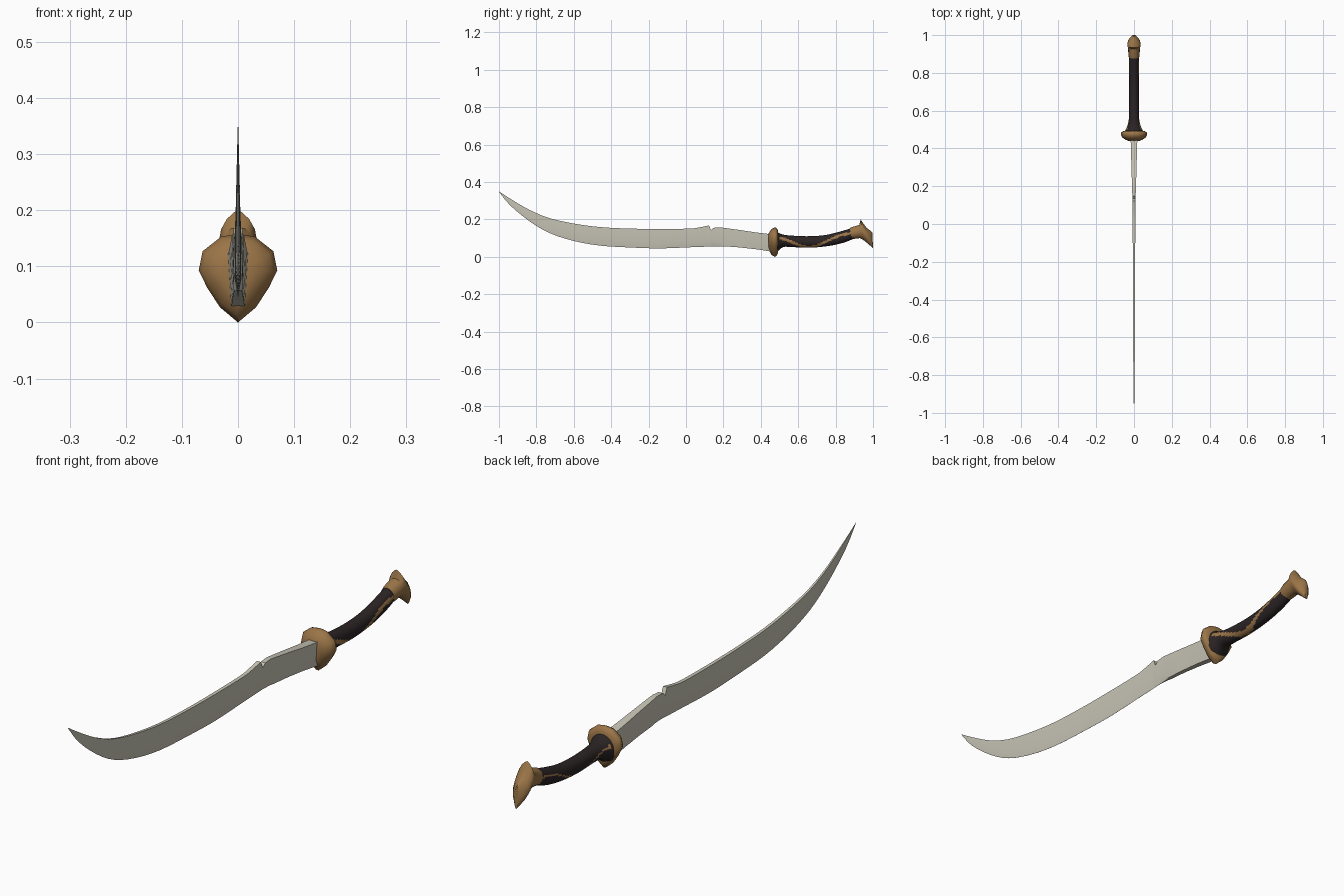
import bpy, bmesh, math
from mathutils import Vector

if "Cube" in bpy.data.objects:
    bpy.data.objects.remove(bpy.data.objects["Cube"])


def material(name, rgb):
    m = bpy.data.materials.new(name)
    m.diffuse_color = (*rgb, 1)
    m.use_nodes = True
    m.node_tree.nodes["Principled BSDF"].inputs["Base Color"].default_value = m.diffuse_color
    return m


STEEL = material("pale_steel", (0.58, 0.56, 0.47))
BRONZE = material("bronze", (0.33, 0.18, 0.065))
LEATHER = material("dark_leather", (0.024, 0.017, 0.018))


def loft(name, rings, mats, angle=35, rule=None):
    """Skin a list of equal-length point rings and cap both ends."""
    bm = bmesh.new()
    loops = [[bm.verts.new(p) for p in ring] for ring in rings]
    n = len(loops[0])
    for a, b in zip(loops, loops[1:]):
        for i in range(n):
            j = (i + 1) % n
            bm.faces.new((a[i], a[j], b[j], b[i]))
    bm.faces.new(loops[0])
    bm.faces.new(loops[-1])
    bmesh.ops.recalc_face_normals(bm, faces=bm.faces)
    if rule:
        for f in bm.faces:
            f.material_index = rule(f.calc_center_median())
    me = bpy.data.meshes.new(name)
    bm.to_mesh(me)
    bm.free()
    for m in mats:
        me.materials.append(m)
    ob = bpy.data.objects.new(name, me)
    bpy.context.collection.objects.link(ob)
    bpy.ops.object.select_all(action='DESELECT')
    ob.select_set(True)
    bpy.context.view_layer.objects.active = ob
    bpy.ops.object.shade_smooth_by_angle(angle=math.radians(angle))
    return ob


def oval(top, bottom, half, power=1.0, n=24):
    """Oval ring between a top and bottom (y, z) point; power > 1 points its ends."""
    pts = []
    for i in range(n):
        t = 2 * math.pi * i / n
        s, k = math.sin(t), (1 + math.cos(t)) / 2
        pts.append((math.copysign(abs(s) ** power, s) * half,
                    bottom[0] + (top[0] - bottom[0]) * k,
                    bottom[1] + (top[1] - bottom[1]) * k))
    return pts


def smooth_rows(rows, steps):
    """Catmull-Rom interpolation of number rows."""
    rows = [Vector(r) for r in rows]
    out = []
    for i in range(len(rows) - 1):
        p0, p1 = rows[max(i - 1, 0)], rows[i]
        p2, p3 = rows[i + 1], rows[min(i + 2, len(rows) - 1)]
        for s in range(steps):
            t = s / steps
            out.append(0.5 * (2 * p1 + (p2 - p0) * t + (2 * p0 - 5 * p1 + 4 * p2 - p3) * t * t
                              + (3 * p1 - p0 - 3 * p2 + p3) * t ** 3))
    return out + [rows[-1]]


# Blade: y, spine z, edge z, half thickness
body = smooth_rows([
    (-1.0, .350, .348, .0004), (-.94, .311, .275, .0015), (-.835, .250, .189, .003),
    (-.727, .206, .126, .004), (-.60, .178, .085, .005), (-.46, .159, .060, .0055),
    (-.30, .151, .050, .006), (-.14, .149, .045, .0065), (.02, .151, .051, .007),
    (.075, .158, .053, .0075), (.123, .168, .055, .008)], 3)
ricasso = [(.134, .142, .056, .0085), (.148, .155, .056, .009), (.18, .158, .056, .0095),
           (.21, .154, .056, .011), (.29, .143, .050, .013), (.37, .131, .041, .0155),
           (.46, .120, .028, .018)]
blade_rings = []
for y, top, low, w in list(body) + ricasso:
    blunt = min(max((y - .17) / .04, 0), 1)          # sharp edge ends before the guard
    bevel = low + (top - low) * (.30 * (1 - blunt) + .04 * blunt)
    e = w * (.03 + .62 * blunt)
    b = w * (.85 - .15 * blunt)
    right = [(w, top), (b, bevel), (e, low)]
    blade_rings.append([(x, y, z) for x, z in right] + [(-x, y, z) for x, z in reversed(right)])
loft("blade", blade_rings, [STEEL], 25)

# Guard: shield-shaped plate with a domed front
half = [(.03, .153), (.063, .127), (.07, .093), (.055, .062), (.032, .027)]
outline = [(0, .158)] + half + [(0, 0)] + [(-x, z) for x, z in reversed(half)]
loft("guard", [[(x * sx, y, .085 + (z - .085) * sz) for x, z in outline]
               for y, sx, sz in [(.440, .42, .50), (.447, .66, .68), (.458, .88, .88),
                                 (.474, 1, 1), (.484, .97, .95), (.492, .80, .76)]],
     [BRONZE], 50)

# Grip: top y z, bottom y z, half width
grip = smooth_rows([
    (.487, .134, .487, .026, .050), (.515, .120, .520, .052, .036), (.56, .114, .565, .052, .027),
    (.65, .110, .66, .049, .026), (.74, .116, .755, .057, .026), (.82, .134, .84, .075, .026),
    (.90, .158, .915, .104, .026)], 12)


def wrap_stripe(c):
    """Bronze ribbon winding along the sides of the grip."""
    if c.y < .50:
        return 0
    r = min(grip, key=lambda g: abs((g[0] + g[2]) / 2 - c.y))
    mid, hh = (r[1] + r[3]) / 2, (r[1] - r[3]) / 2
    rel = (c.z - mid) / hh
    target = -.25 + .65 * math.cos(2 * math.pi * (c.y - .49) / .34)
    width = .24 if c.x > 0 else .10
    return 1 if abs(rel - target) < width and rel < .55 else 0


loft("grip", [oval((g[0], g[1]), (g[2], g[3]), g[4], 1, 32) for g in grip],
     [LEATHER, BRONZE], 50, wrap_stripe)

# Pommel: beaked cap with a spur on top
loft("pommel", [oval((a, b), (c, d), w, p, 16) for a, b, c, d, w, p in [
    (.876, .154, .886, .094, .027, 1), (.890, .160, .900, .096, .030, 1),
    (.926, .170, .930, .100, .031, 1), (.934, .200, .948, .090, .034, 1.5),
    (.950, .176, .966, .076, .034, 1.4), (.966, .155, .980, .064, .031, 1.3),
    (.982, .143, .991, .054, .022, 1.2), (.996, .130, 1.0, .047, .009, 1.1)]],
     [BRONZE], 45)
